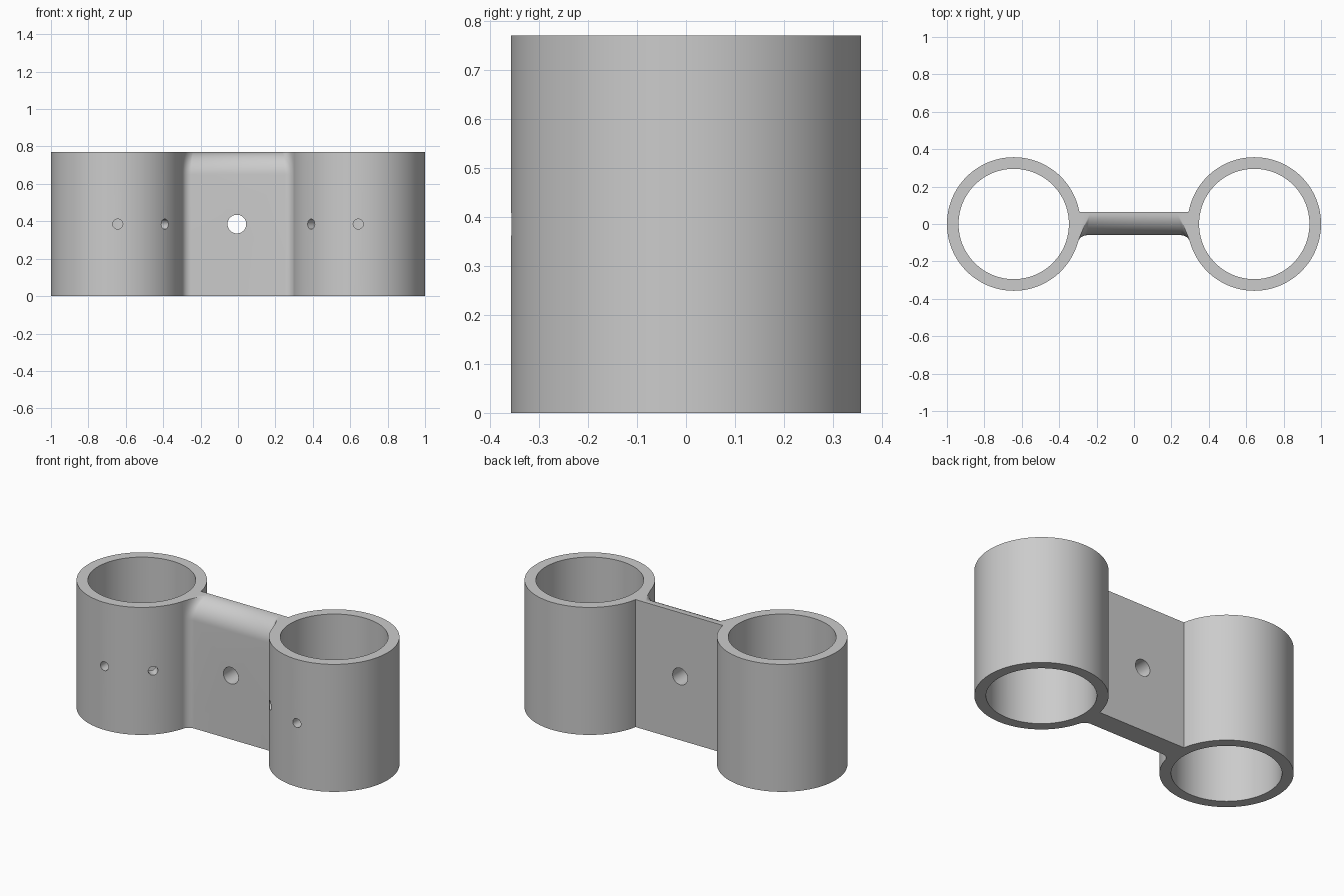
import bpy, bmesh
from math import sin, cos, pi, radians, atan2, sqrt

if "Cube" in bpy.data.objects:
    bpy.data.objects.remove(bpy.data.objects["Cube"])

H = 0.77                      # overall height
CX, RO, RI = 0.643, 0.357, 0.295   # tube centre, outer and inner radius
FRONT, BACK = -0.06, 0.065    # web faces
FR = 0.05                     # fillet between web and tube
MID = 0.385                   # hole height


def cylinder(name, radius, depth, loc, rot=(0, 0, 0), sides=128):
    bpy.ops.mesh.primitive_cylinder_add(vertices=sides, radius=radius, depth=depth,
                                        location=loc, rotation=rot)
    ob = bpy.context.object
    ob.name = name
    return ob


def boolean(target, other, op):
    m = target.modifiers.new(op.lower(), 'BOOLEAN')
    m.operation, m.object, m.solver = op, other, 'EXACT'
    bpy.context.view_layer.objects.active = target
    bpy.ops.object.modifier_apply(modifier=m.name)
    bpy.data.objects.remove(other, do_unlink=True)


# Front outline of the web: low curve (full thickness) and high curve (top of rounding)
cy = FRONT - FR
dx = sqrt((RO + FR) ** 2 - cy ** 2)
fx = -CX + dx
a0 = atan2(-cy, -dx)
N = 12
low, high = [], []
p0 = (fx + FR * cos(a0), cy + FR * sin(a0))
p1, p2 = (-0.265, 0.0), (-0.235, 0.055)
for i in range(N + 1):
    t = i / N
    a = a0 + (pi / 2 - a0) * t
    low.append((fx + FR * cos(a), cy + FR * sin(a)))
    high.append(tuple((1 - t) ** 2 * p + 2 * t * (1 - t) * q + t * t * r
                      for p, q, r in zip(p0, p1, p2)))
anchor = [(-0.5, -0.09), (p0[0] - 0.006, p0[1])]
low, high = anchor + low, anchor + high
low += [(-x, y) for x, y in reversed(low)]
high += [(-x, y) for x, y in reversed(high)]
back = [(0.5, BACK), (-0.5, BACK)]

# Web: outline stacked upwards, front edge rounded over at the top
R = 0.12
levels = [(0, 0)] + [(H - R + R * sin(k * pi / 32), 1 - cos(k * pi / 32)) for k in range(17)]
bm = bmesh.new()
rings = []
for z, w in levels:
    pts = [(a[0] + (b[0] - a[0]) * w, a[1] + (b[1] - a[1]) * w) for a, b in zip(low, high)]
    rings.append([bm.verts.new((x, y, z)) for x, y in pts + back])
n = len(rings[0])
for lo, hi in zip(rings, rings[1:]):
    for i in range(n):
        j = (i + 1) % n
        bm.faces.new((lo[i], lo[j], hi[j], hi[i]))
bm.faces.new(rings[0][::-1])
bm.faces.new(rings[-1])
bmesh.ops.recalc_face_normals(bm, faces=bm.faces)
me = bpy.data.meshes.new("double_tube_clamp")
bm.to_mesh(me)
bm.free()
body = bpy.data.objects.new("double_tube_clamp", me)
bpy.context.collection.objects.link(body)

# Tubes: add outer cylinders, then bore them
for s in (-1, 1):
    boolean(body, cylinder("tube", RO, H, (s * CX, 0, H / 2)), 'UNION')
for s in (-1, 1):
    boolean(body, cylinder("bore", RI, 2, (s * CX, 0, H / 2)), 'DIFFERENCE')

# Web bolt hole
boolean(body, cylinder("bolt_hole", 0.05, 0.6, (-0.006, 0, MID), (pi / 2, 0, 0), 48), 'DIFFERENCE')

# Set-screw holes in the front wall: straight ahead and 45 degrees inward
for s in (-1, 1):
    for ang in (0, 45):
        a = radians(ang) * -s
        d = 0.33
        boolean(body, cylinder("screw_hole", 0.027, 0.14,
                               (s * CX + d * sin(a), -d * cos(a), MID),
                               (pi / 2, 0, a), 32), 'DIFFERENCE')

bpy.ops.object.select_all(action='DESELECT')
body.select_set(True)
bpy.context.view_layer.objects.active = body
bpy.ops.object.shade_smooth_by_angle(angle=radians(30))
